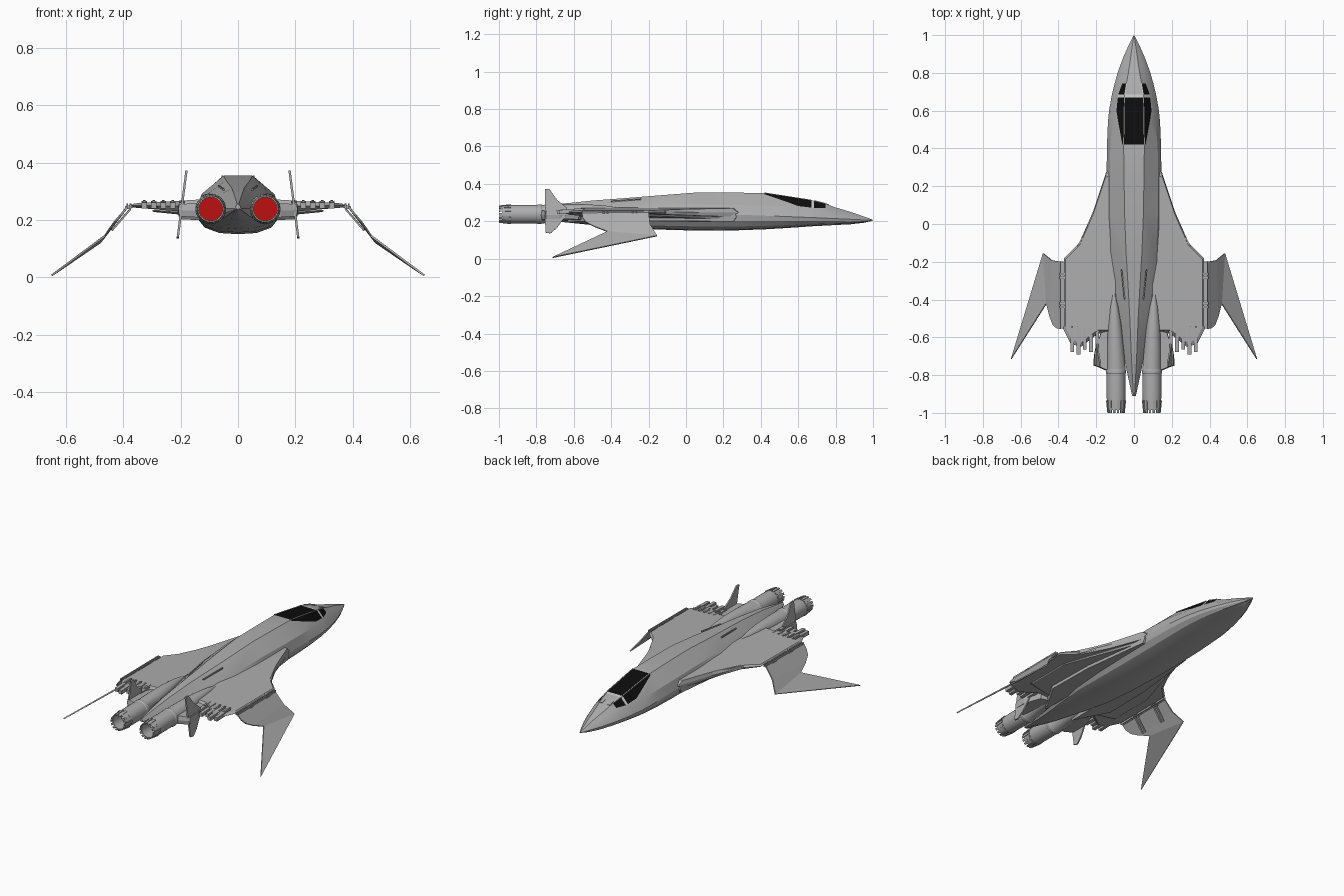
import bpy, bmesh, math
from mathutils import Vector

if "Cube" in bpy.data.objects:
    bpy.data.objects.remove(bpy.data.objects["Cube"])


def mat(name, r, g, b):
    m = bpy.data.materials.new(name)
    m.diffuse_color = (r, g, b, 1)
    m.use_nodes = True
    m.node_tree.nodes["Principled BSDF"].inputs["Base Color"].default_value = m.diffuse_color
    return m


GREY = mat("hull grey", .42, .42, .42)
BLACK = mat("canopy black", .004, .004, .004)
RED = mat("engine red", .5, .005, .005)
LIGHT = mat("frame light grey", .6, .6, .6)


def make(name, verts, faces, mats=(GREY,), mirror=False, angle=None, thick=0):
    me = bpy.data.meshes.new(name)
    me.from_pydata([tuple(v) for v in verts], [], faces)
    bm = bmesh.new()
    bm.from_mesh(me)
    bmesh.ops.recalc_face_normals(bm, faces=bm.faces)
    bm.to_mesh(me)
    bm.free()
    ob = bpy.data.objects.new(name, me)
    bpy.context.collection.objects.link(ob)
    for m in mats:
        me.materials.append(m)
    if thick:
        so = ob.modifiers.new("thickness", 'SOLIDIFY')
        so.thickness, so.offset = thick, 0
    if mirror:
        ob.modifiers.new("mirror", 'MIRROR')
    if angle:
        bpy.ops.object.select_all(action='DESELECT')
        ob.select_set(True)
        bpy.context.view_layer.objects.active = ob
        bpy.ops.object.shade_smooth_by_angle(angle=math.radians(angle))
    return ob


def bridge(rings, n):
    """Quads joining consecutive closed rings of n points."""
    return [(i * n + j, i * n + (j + 1) % n, (i + 1) * n + (j + 1) % n, (i + 1) * n + j)
            for i in range(rings - 1) for j in range(n)]


def plate(name, pts, top, bot, inset=.0):
    """Mirrored flat slab from an (x, y) outline; inset gives a sharp rim."""
    n = len(pts)
    cx, cy = sum(p[0] for p in pts) / n, sum(p[1] for p in pts) / n
    inn = [(x + (cx - x) * inset, y + (cy - y) * inset) for x, y in pts]
    v = [(x, y, top(x)) for x, y in inn]
    v += [(x, y, (top(x) + bot(x)) / 2) for x, y in pts]
    v += [(x, y, bot(x)) for x, y in inn]
    f = [tuple(range(n)), tuple(range(2 * n, 3 * n))] + bridge(3, n)
    return make(name, v, f, mirror=True)


def rod(name, p, q, w, h, mat_=GREY):
    """Mirrored square bar between two points."""
    p, q = Vector(p), Vector(q)
    d = (q - p).normalized()
    s = d.cross(Vector((0, 0, 1))).normalized()
    u = s.cross(d)
    c = [(s * w * a + u * h * b) / 2 for a, b in ((1, 1), (-1, 1), (-1, -1), (1, -1))]
    f = [tuple(range(4)), tuple(range(4, 8))] + bridge(2, 4)
    return make(name, [p + k for k in c] + [q + k for k in c], f, (mat_,), mirror=True)


# fuselage stations: y, top half width, top z, shoulder x, side x, bottom z
ST = [(.998, .001, .209, .002, .003, .203),
      (.95, .008, .226, .021, .027, .192),
      (.88, .018, .25, .046, .058, .184),
      (.80, .03, .274, .07, .087, .18),
      (.745, .04, .294, .083, .102, .177),
      (.685, .05, .309, .095, .117, .174),
      (.67, .051, .312, .097, .12, .173),
      (.60, .053, .324, .106, .132, .168),
      (.54, .054, .334, .113, .138, .164),
      (.42, .055, .351, .125, .143, .157),
      (.28, .053, .353, .128, .145, .152),
      (.06, .05, .354, .127, .144, .15),
      (-.15, .042, .338, .117, .14, .156),
      (-.35, .03, .322, .09, .13, .168),
      (-.5, .022, .311, .062, .1, .18),
      (-.7, .014, .29, .042, .055, .2),
      (-.91, .003, .255, .008, .01, .235)]
verts = []
for i, (y, a, zt, b, w, zb) in enumerate(ST):
    zw = .24 - .035 * (max(0, y - .06) / .94) ** 1.3
    zs = zt - (zt - zw) * .56
    f = .5 if i < 5 or i == 8 else .75 if i < 8 else .09      # lower edge of the glass
    h = [(a, zt), (a + (b - a) * f, zt + (zs - zt) * f), (b, zs), (w, zw),
         (w * .96, zw + (zb - zw) * .4), (w * .8, zw + (zb - zw) * .75), (w * .45, zb + .004)]
    ring = h + [(0, zb)] + [(-x, z) for x, z in reversed(h)]
    verts += [(x, y, z) for x, z in ring]
N = len(ring)
faces = bridge(len(ST), N)
body = make("fuselage", verts, faces + [tuple(range(N)), tuple(range(len(verts) - N, len(verts)))],
            (GREY, BLACK, LIGHT), angle=22)
for k, p in enumerate(body.data.polygons[:len(faces)]):
    i, j = divmod(k, N)
    if i == 5 and j in (14, 0, 13):
        p.material_index = 2                      # windscreen arch
    elif (j == 14 and 6 <= i <= 8) or (j in (0, 13) and i in (4, 6, 7, 8)):
        p.material_index = 1                      # canopy glass
rod("canopy_rail", (.051, .67, .313), (.055, .42, .352), .005, .004)
rod("windscreen_post", (.04, .745, .295), (.05, .685, .31), .006, .005, LIGHT)
rod("windscreen_latch", (.026, .765, .287), (.026, .735, .297), .018, .006)

# fixed inner wings
plate("wing", [(.09, .3), (.145, .28), (.215, .07), (.29, -.1), (.37, -.18), (.372, -.56), (.335, -.635),
               (.28, -.65), (.19, -.58), (.09, -.58)],
      lambda x: .279 - .06 * x, lambda x: .212 + .085 * x, .06)
# slat along the leading edge and stacked plates under the wing
rod("leading_slat", (.208, .055, .251), (.296, -.12, .251), .01, .02)
plate("wing_lower_plate", [(.1, .22), (.15, .22), (.3, -.25), (.3, -.52), (.1, -.55)],
      lambda x: .235, lambda x: .198 + .1 * x, .05)
plate("intake_duct", [(.09, .28), (.15, .27), (.2, -.15), (.205, -.45), (.09, -.65)],
      lambda x: .25, lambda x: .192 + .05 * x, .04)

# trailing edge actuators
for i in range(5):
    x, y = .195 + .033 * i, -.65 - .02 * (i % 2) - .007 * i
    rod(f"flap_actuator_{i}", (x, -.55, .255), (x, y, .25), .02, .022)
    rod(f"flap_fairing_{i}", (x, -.54, .266), (x, -.6, .264), .008, .006)

# folded outer wings, with hinges and struts
make("outer_wing", [(.387, -.2, .245), (.435, -.192, .182), (.48, -.155, .122), (.463, -.42, .145),
                    (.445, -.49, .172), (.428, -.535, .195), (.408, -.552, .218), (.387, -.556, .243),
                    (.65, -.715, .006)],
     [(0, 1, 4, 5, 6, 7), (1, 2, 3, 4), (2, 8, 3)], mirror=True, thick=.007)
for x in (.375, .386):
    rod(f"hinge_bar_{x}", (x, -.197, .249), (x, -.555, .247), .006, .015)
for i, y in enumerate((-.265, -.285, -.42, -.44)):
    rod(f"hinge_{i}", (.36, y, .25), (.392, y, .242), .012, .012)
    rod(f"fold_strut_{i}", (.375, y, .238), (.44, y - .01, .163), .008, .006)

# tail fins on stub plates
fin = [(-.755, .372), (-.73, .372), (-.69, .315), (-.635, .27), (-.635, .24), (-.69, .165), (-.725, .135),
       (-.752, .14)]
make("tail_fin", [(.18 + (.37 - z) * .13, y, z) for y, z in fin], [tuple(range(len(fin)))],
     mirror=True, thick=.008)
plate("tail_stub", [(.12, -.55), (.175, -.57), (.21, -.68), (.208, -.75), (.15, -.775), (.12, -.775)],
      lambda x: .265 - .05 * x, lambda x: .2 + .06 * x, .06)

# engines: turned profile of y and radius, front end rising into the wing
PROF = [(-.36, .004), (-.44, .022), (-.54, .036), (-.66, .045), (-.77, .05), (-.775, .053), (-.79, .053),
        (-.795, .05), (-.91, .05), (-.985, .046), (-.985, .041), (-.85, .041)]
S = 28
ev = []
for y, r in PROF:
    up = max(0, y + .77) * .075
    for t in range(S):
        a = t * math.tau / S
        ev.append((.095 + up * .4 + r * math.cos(a), y, .238 + up + r * math.sin(a)))
make("engine", ev, bridge(len(PROF), S), mirror=True, angle=30)
make("engine_glow", ev[-S:], [tuple(range(S))], (RED,), mirror=True, thick=.004)

# nozzle petals
pv, pf = [], []
for k in range(14):
    for y, r0, r1 in ((-.935, .048, .0535), (-1, .041, .0465)):
        for r, da in ((r0, -.13), (r1, -.13), (r1, .13), (r0, .13)):
            a = k * math.tau / 14 + da
            pv.append((.095 + r * math.cos(a), y, .238 + r * math.sin(a)))
    pf += [tuple(k * 8 + i for i in q) for q in [(0, 1, 2, 3), (4, 5, 6, 7)] + bridge(2, 4)]
make("nozzle_petals", pv, pf, mirror=True)

# dorsal panel strips
rod("dorsal_strip", (.066, -.24, .318), (.05, -.4, .306), .006, .006)
